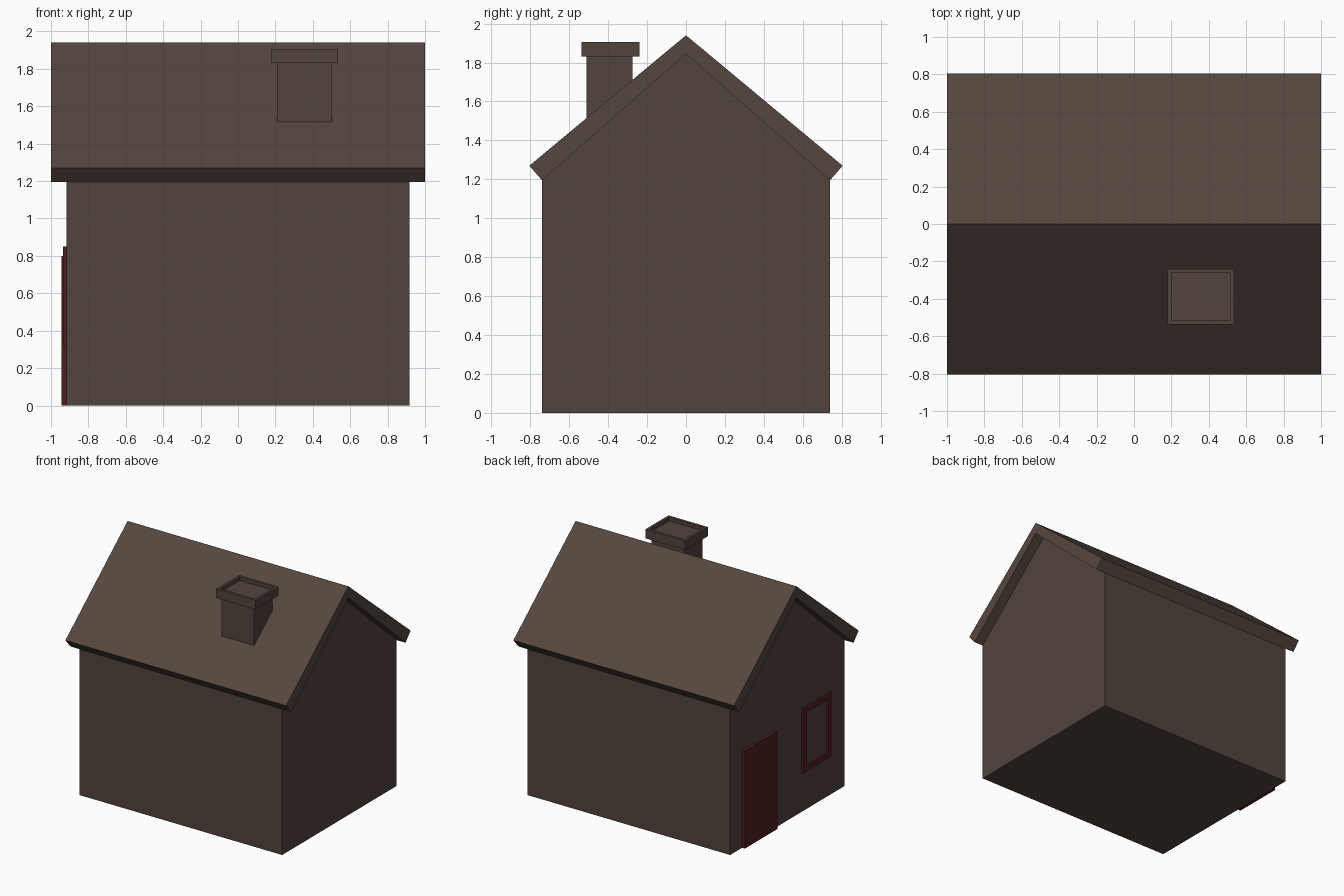
import bpy, bmesh

cube = bpy.data.objects.get("Cube")
if cube:
    bpy.data.objects.remove(cube)


def material(name, rgb):
    m = bpy.data.materials.new(name)
    m.use_nodes = True
    m.diffuse_color = (*rgb, 1)
    m.node_tree.nodes["Principled BSDF"].inputs["Base Color"].default_value = (*rgb, 1)
    return m


WALL = material("wall brown", (0.085, 0.057, 0.048))
ROOF = material("roof brown", (0.091, 0.062, 0.049))
RED = material("dark red", (0.075, 0.013, 0.014))


def finish(name, bm, mat):
    bmesh.ops.recalc_face_normals(bm, faces=bm.faces)
    mesh = bpy.data.meshes.new(name)
    bm.to_mesh(mesh)
    bm.free()
    mesh.materials.append(mat)
    ob = bpy.data.objects.new(name, mesh)
    bpy.context.collection.objects.link(ob)
    return ob


def prism(name, outline, x0, x1, mat):
    """Extrude a (y, z) outline along x."""
    bm = bmesh.new()
    face = bm.faces.new([bm.verts.new((x0, y, z)) for y, z in outline])
    new = bmesh.ops.extrude_face_region(bm, geom=[face])["geom"]
    verts = [v for v in new if isinstance(v, bmesh.types.BMVert)]
    bmesh.ops.translate(bm, verts=verts, vec=(x1 - x0, 0, 0))
    return finish(name, bm, mat)


def box_mesh(x, y, z):
    bm = bmesh.new()
    bmesh.ops.create_cube(bm, size=1)
    for v in bm.verts:
        v.co = [r[0] if c < 0 else r[1] for c, r in zip(v.co, (x, y, z))]
    return bm


def inset_side(bm, axis, sign, width, depth):
    """Sink a bordered panel into the side facing the given axis."""
    bm.normal_update()
    side = [f for f in bm.faces if f.normal[axis] * sign > 0.9]
    bmesh.ops.inset_region(bm, faces=side, thickness=width)
    new = bmesh.ops.extrude_face_region(bm, geom=side)["geom"]
    bmesh.ops.delete(bm, geom=side, context="FACES_ONLY")
    for v in new:
        if isinstance(v, bmesh.types.BMVert):
            v.co[axis] -= sign * depth


# House body with gables
prism("house_body", [(-0.74, 0), (0.74, 0), (0.74, 1.2), (0, 1.845), (-0.74, 1.2)],
      -0.918, 0.918, WALL)

# Overhanging roof
prism("roof", [(-0.805, 1.27), (0, 1.94), (0.805, 1.27),
               (0.74, 1.195), (0, 1.845), (-0.74, 1.195)], -1, 1, ROOF)

# Chimney stack and hollow cap
finish("chimney_stack", box_mesh((0.208, 0.503), (-0.51, -0.275), (1.4, 1.84)), WALL)
cap = box_mesh((0.178, 0.535), (-0.537, -0.24), (1.83, 1.905))
inset_side(cap, 2, 1, 0.031, 0.03)
finish("chimney_cap", cap, WALL)

# Door on the left-hand gable wall
finish("door", box_mesh((-0.943, -0.91), (0.165, 0.585), (0, 0.8)), RED)

# Window frame and recessed pane
frame = box_mesh((-0.935, -0.905), (-0.55, -0.185), (0.32, 0.85))
inset_side(frame, 0, -1, 0.062, 0.02)
frame_ob = finish("window_frame", frame, RED)
finish("window_pane", box_mesh((-0.919, -0.91), (-0.488, -0.247), (0.382, 0.788)), WALL)
